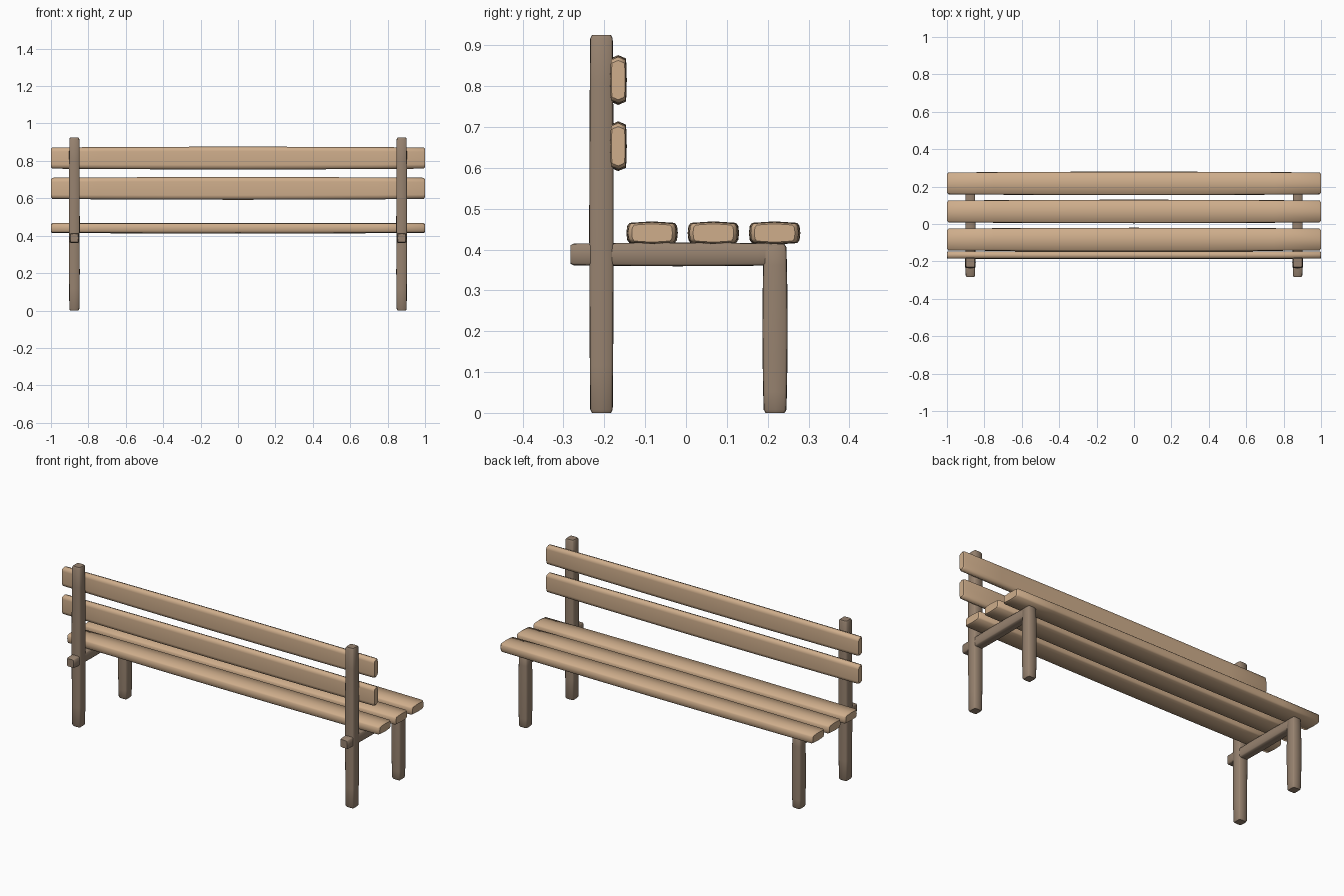
import bpy, bmesh
from mathutils import Vector

cube = bpy.data.objects.get("Cube")
if cube:
    bpy.data.objects.remove(cube, do_unlink=True)


def make_material(name, rgb):
    mat = bpy.data.materials.new(name)
    mat.use_nodes = True
    colour = (*rgb, 1.0)
    mat.diffuse_color = colour
    mat.node_tree.nodes["Principled BSDF"].inputs["Base Color"].default_value = colour
    return mat


light_wood = make_material("light wood", (0.62, 0.42, 0.26))
dark_wood = make_material("dark wood", (0.31, 0.225, 0.16))

# Quarter profiles: softly rounded plank and squarer beam
PLANK = [(1, 0), (0.97, 0.6), (0.88, 0.87), (0, 1)]
BEAM = [(1, 0), (0.97, 0.8), (0.8, 0.97), (0, 1)]


def full_profile(quarter):
    """Mirror a quarter profile into a closed counter-clockwise outline."""
    half = quarter + [(-a, b) for a, b in reversed(quarter[:-1])]
    return half + [(-a, -b) for a, b in half[1:-1]]


def timber(name, low, high, axis, quarter, mat, bulge, chamfer):
    """Loft a slightly bulging, chamfered piece of wood filling a box."""
    low, high = Vector(low), Vector(high)
    centre, half = (low + high) / 2, (high - low) / 2
    u, v = (axis + 1) % 3, (axis + 2) % 3
    length = half[axis]
    # Each station is a position along the length and a section scale
    right = [(0, 1), (0.35, 1 - bulge * 0.15), (0.75, 1 - bulge * 0.6),
             (1 - chamfer / length, 1 - bulge), (1, 0.86 - bulge)]
    stations = [(-t, s) for t, s in reversed(right[1:])] + right
    bm = bmesh.new()
    rings = []
    for t, s in stations:
        ring = []
        for a, b in full_profile(quarter):
            p = centre.copy()
            p[axis] += t * length
            p[u] += a * s * half[u]
            p[v] += b * s * half[v]
            ring.append(bm.verts.new(p))
        rings.append(ring)
    n = len(rings[0])
    for r0, r1 in zip(rings, rings[1:]):
        for i in range(n):
            j = (i + 1) % n
            bm.faces.new((r0[i], r0[j], r1[j], r1[i]))
    bm.faces.new(rings[0][::-1])
    bm.faces.new(rings[-1])
    bmesh.ops.recalc_face_normals(bm, faces=bm.faces)
    for f in bm.faces:
        f.smooth = len(f.verts) == 4
    mesh = bpy.data.meshes.new(name)
    bm.to_mesh(mesh)
    bm.free()
    mesh.materials.append(mat)
    obj = bpy.data.objects.new(name, mesh)
    bpy.context.collection.objects.link(obj)
    return obj


# Seat planks
for i, y in enumerate((-0.083, 0.067, 0.217)):
    timber(f"seat_plank_{i + 1}", (-1, y - 0.063, 0.412), (1, y + 0.063, 0.469),
           0, PLANK, light_wood, 0.07, 0.008)

# Backrest planks
for i, z in enumerate((0.653, 0.815)):
    timber(f"back_plank_{i + 1}", (-1, -0.187, z - 0.061), (1, -0.145, z + 0.061),
           0, PLANK, light_wood, 0.07, 0.008)

# Side frames: tall back post, front leg and the rail joining them
for side, x in (("left", 0.875), ("right", -0.875)):
    x0, x1 = x - 0.029, x + 0.029
    timber(f"{side}_back_post", (x0, -0.237, 0), (x1, -0.177, 0.925),
           2, BEAM, dark_wood, 0.08, 0.008)
    timber(f"{side}_front_leg", (x0, 0.187, 0), (x1, 0.249, 0.413),
           2, BEAM, dark_wood, 0.1, 0.008)
    timber(f"{side}_seat_rail", (x0 + 0.002, -0.283, 0.359), (x1 - 0.002, 0.243, 0.417),
           1, BEAM, dark_wood, 0.08, 0.008)
